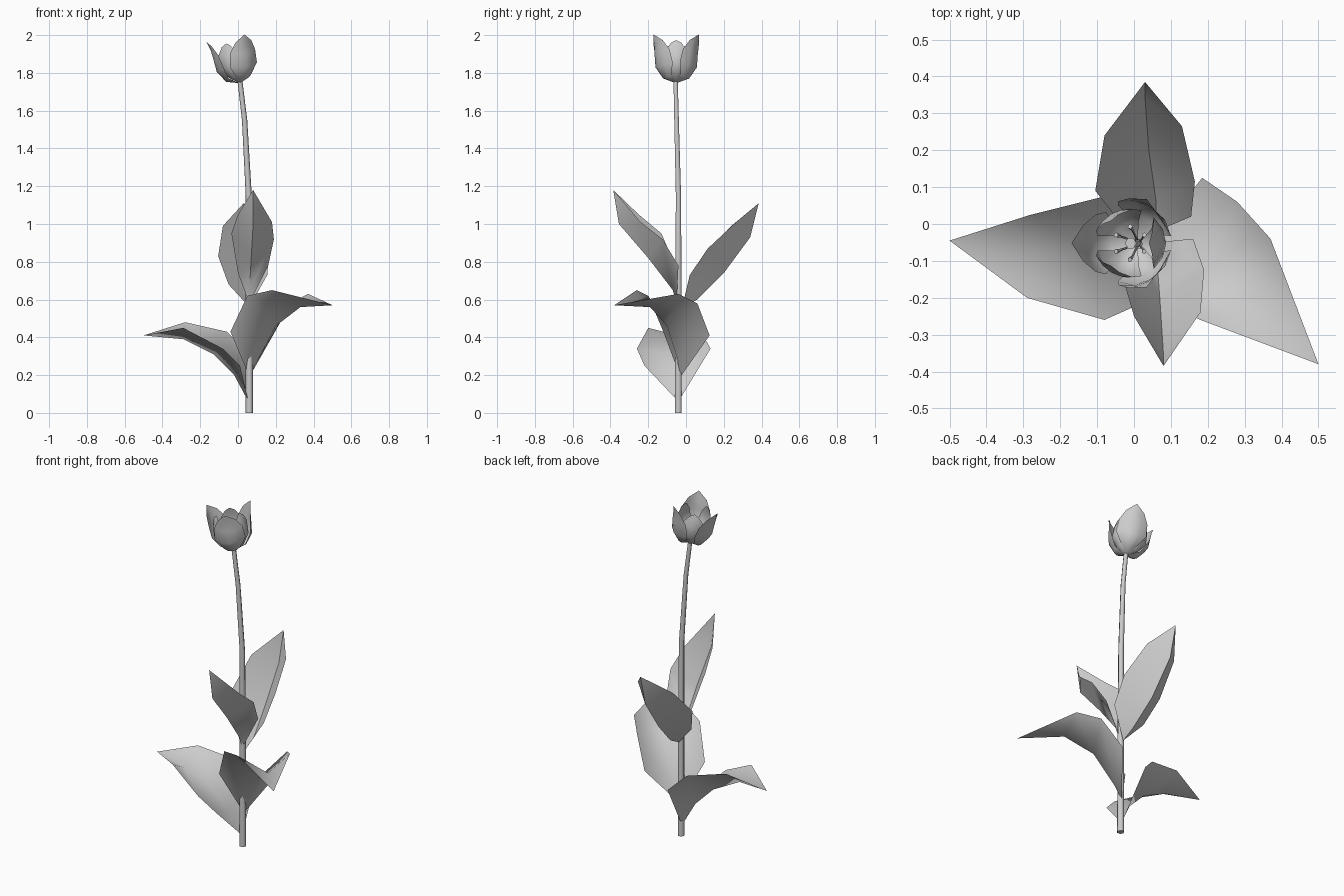
import bpy
import bmesh
import math
from mathutils import Matrix, Vector

cube = bpy.data.objects.get("Cube")
if cube:
    bpy.data.objects.remove(cube, do_unlink=True)

# One plain grey for the whole plant
grey = bpy.data.materials.new("plain grey")
grey.use_nodes = True
grey.diffuse_color = (0.6, 0.6, 0.6, 1)
grey.node_tree.nodes["Principled BSDF"].inputs["Base Color"].default_value = grey.diffuse_color


def finish(name, bm, angle):
    """Turn a bmesh into a smooth shaded object."""
    bmesh.ops.recalc_face_normals(bm, faces=bm.faces)
    mesh = bpy.data.meshes.new(name)
    bm.to_mesh(mesh)
    bm.free()
    mesh.materials.append(grey)
    obj = bpy.data.objects.new(name, mesh)
    bpy.context.collection.objects.link(obj)
    bpy.ops.object.select_all(action="DESELECT")
    obj.select_set(True)
    bpy.context.view_layer.objects.active = obj
    bpy.ops.object.shade_smooth_by_angle(angle=math.radians(angle))
    return obj


def blade(name, base, rows, tip):
    """Thin sheet: fans from base and tip, quads between the rows."""
    bm = bmesh.new()
    first, last = bm.verts.new(base), bm.verts.new(tip)
    grid = [[bm.verts.new(p) for p in row] for row in rows]
    for i in range(len(grid[0]) - 1):
        bm.faces.new((first, grid[0][i + 1], grid[0][i]))
        for low, high in zip(grid, grid[1:]):
            bm.faces.new((low[i], low[i + 1], high[i + 1], high[i]))
        bm.faces.new((grid[-1][i], grid[-1][i + 1], last))
    return finish(name, bm, 80)


def tube(name, path, radii, sides):
    """Capped tube of rings along a nearly straight path."""
    bm = bmesh.new()
    points = [Vector(p) for p in path]
    rings = []
    for i, (p, r) in enumerate(zip(points, radii)):
        along = points[min(i + 1, len(points) - 1)] - points[max(i - 1, 0)]
        turn = Vector((0, 0, 1)).rotation_difference(along)
        ring = []
        for k in range(sides):
            a = math.tau * k / sides
            ring.append(bm.verts.new(p + turn @ Vector((r * math.cos(a), r * math.sin(a), 0))))
        rings.append(ring)
    for low, high in zip(rings, rings[1:]):
        for k in range(sides):
            n = (k + 1) % sides
            bm.faces.new((low[k], low[n], high[n], high[k]))
    bm.faces.new(rings[0][::-1])
    bm.faces.new(rings[-1])
    return finish(name, bm, 65)


# Stem leaning gently towards the bloom
tube("stem",
     [(0.06, -0.04, 0), (0.06, -0.04, 0.6), (0.057, -0.04, 1.15),
      (0.035, -0.05, 1.55), (0.01, -0.055, 1.76)],
     [0.02, 0.019, 0.016, 0.014, 0.013], 6)

# Leaves, each lofted through an edge, a midrib and the other edge
blade("back_leaf", (0.06, -0.02, 0.56), zip(
    [(-0.05, 0.02, 0.68), (-0.105, 0.09, 0.83), (-0.08, 0.24, 0.99)],
    [(0.06, 0.06, 0.6), (0.04, 0.2, 0.74), (0.03, 0.34, 0.93)],
    [(0.155, 0.02, 0.73), (0.165, 0.115, 0.87), (0.13, 0.265, 1.01)]),
    (0.03, 0.385, 1.11))
blade("front_leaf", (0.06, -0.05, 0.58), zip(
    [(0, -0.04, 0.74), (-0.035, -0.13, 0.95), (0, -0.25, 1.05)],
    [(0.06, -0.07, 0.65), (0.07, -0.2, 0.82), (0.08, -0.355, 1.0)],
    [(0.16, -0.04, 0.78), (0.19, -0.125, 0.92), (0.18, -0.24, 1.01)]),
    (0.08, -0.385, 1.18))
blade("left_leaf", (0.06, -0.03, 0.19), zip(
    [(-0.04, -0.12, 0.43), (0.05, -0.2, 0.62), (0.18, -0.26, 0.65)],
    [(0.1, -0.04, 0.27), (0.2, -0.1, 0.46), (0.33, -0.19, 0.56)],
    [(0.185, 0.125, 0.41), (0.28, 0.06, 0.58), (0.37, -0.04, 0.63)]),
    (0.5, -0.38, 0.57))
blade("right_leaf", (0.055, -0.04, 0.06), zip(
    [(0.01, -0.22, 0.25), (-0.08, -0.26, 0.34), (-0.29, -0.2, 0.45)],
    [(-0.02, -0.06, 0.2), (-0.13, -0.07, 0.31), (-0.29, -0.09, 0.39)],
    [(0.03, 0.13, 0.34), (-0.06, 0.08, 0.43), (-0.28, 0.025, 0.48)]),
    (-0.5, -0.045, 0.41))

# Bloom tilted with the top of the stem
tilt = Matrix.Translation((0.01, -0.052, 1.745)) @ Matrix.Rotation(math.radians(-10), 4, "Y")


def petal(name, heading, profile, tip):
    """Cupped petal from rows of radius, height and half angle."""
    rows = []
    for radius, height, spread in profile:
        row = []
        for s in (-1, -0.5, 0, 0.5, 1):
            a = math.radians(heading + s * spread)
            row.append(tilt @ Vector((radius * math.cos(a), radius * math.sin(a),
                                      height + 0.015 * s * s)))
        rows.append(row)
    a = math.radians(heading)
    end = Vector((tip[0] * math.cos(a), tip[0] * math.sin(a), tip[1]))
    blade(name, tilt @ Vector((0, 0, 0)), rows, tilt @ end)


outer = [(0.07, 0.02, 40), (0.11, 0.08, 50), (0.116, 0.15, 42), (0.122, 0.2, 24)]
inner = [(0.06, 0.03, 40), (0.094, 0.09, 48), (0.092, 0.15, 38), (0.08, 0.19, 20)]
for i, side in enumerate(("back", "right", "front")):
    petal("outer_petal_" + side, 60 + 120 * i, outer, (0.138, 0.25))
for i, side in enumerate(("left", "back_right", "front_right")):
    petal("inner_petal_" + side, 120 * i, inner, (0.07, 0.22))

# Pistil and stamens inside the bloom
tube("pistil", [tilt @ Vector((0, 0, z)) for z in (0, 0.09, 0.11)], [0.012, 0.01, 0.016], 6)
for i in range(6):
    a = math.radians(30 + 60 * i)
    out = Vector((math.cos(a), math.sin(a), 0))
    path = [tilt @ (out * r + Vector((0, 0, z))) for r, z in ((0.01, 0.01), (0.035, 0.08), (0.045, 0.12))]
    tube("stamen_%d" % (i + 1), path, [0.003, 0.003, 0.007], 5)
